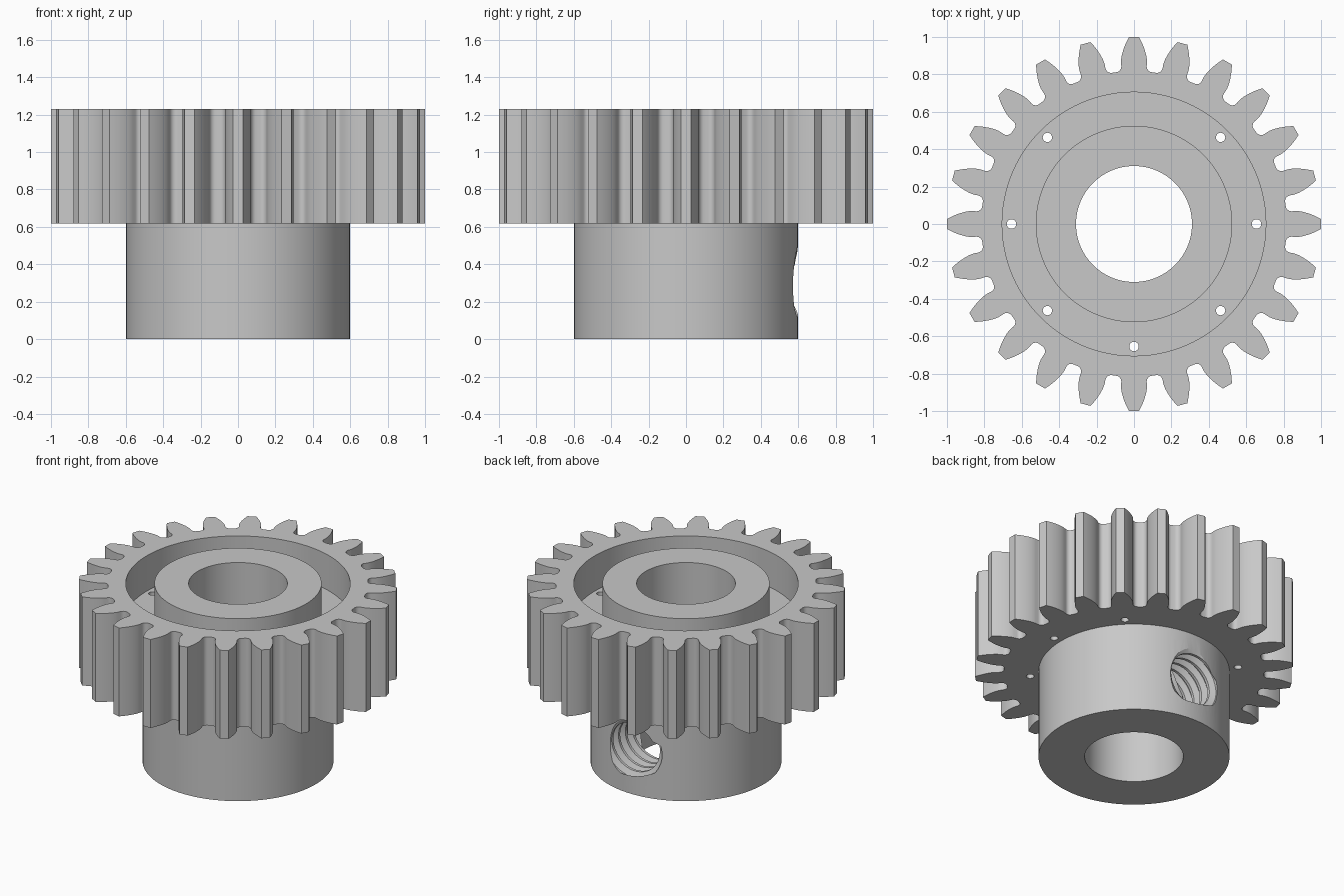
import bpy
import bmesh
from math import pi, sin, cos, tan, acos, sqrt, radians
from mathutils import Vector

cube = bpy.data.objects.get("Cube")
if cube:
    bpy.data.objects.remove(cube, do_unlink=True)

TEETH = 24
TIP_R, BASE_R, PITCH_R, ROOT_R = 1.0, 0.867, 0.923, 0.817
FLANGE_Z, TOP_Z = 0.617, 1.23
HUB_R, BORE_R = 0.6, 0.31

steel = bpy.data.materials.new("plain_grey_steel")
steel.use_nodes = True
GREY = (0.58, 0.58, 0.58, 1)
steel.diffuse_color = GREY
steel.node_tree.nodes["Principled BSDF"].inputs["Base Color"].default_value = GREY


def make_object(name, bm):
    bmesh.ops.recalc_face_normals(bm, faces=bm.faces[:])
    mesh = bpy.data.meshes.new(name)
    bm.to_mesh(mesh)
    bm.free()
    mesh.materials.append(steel)
    obj = bpy.data.objects.new(name, mesh)
    bpy.context.collection.objects.link(obj)
    return obj


def prism(name, outline, z0, z1):
    bm = bmesh.new()
    face = bm.faces.new([bm.verts.new((x, y, z0)) for x, y in outline])
    ext = bmesh.ops.extrude_face_region(bm, geom=[face])
    verts = [g for g in ext["geom"] if isinstance(g, bmesh.types.BMVert)]
    bmesh.ops.translate(bm, verts=verts, vec=(0, 0, z1 - z0))
    return make_object(name, bm)


def circle(r, n=96, cx=0, cy=0):
    return [(cx + r * cos(2 * pi * i / n), cy + r * sin(2 * pi * i / n)) for i in range(n)]


def cut(target, cutter):
    mod = target.modifiers.new("cut", 'BOOLEAN')
    mod.operation = 'DIFFERENCE'
    mod.solver = 'EXACT'
    mod.object = cutter
    cutter.hide_render = True
    bpy.context.view_layer.objects.active = target
    bpy.ops.object.modifier_apply(modifier=mod.name)
    bpy.data.objects.remove(cutter, do_unlink=True)


# Involute tooth flank, from the tip down to the rounded root
def involute(a):
    return tan(a) - a


def half_angle(r):
    return pi / (2 * TEETH) + involute(radians(20)) - involute(acos(min(1, BASE_R / r)))


flank = []
for i in range(9):
    r = TIP_R - (TIP_R - BASE_R) * i / 8
    flank.append((r, half_angle(r)))
fillet = 0.03
for i in range(7):
    t = pi / 2 * i / 6
    r = ROOT_R + fillet * (1 - sin(t))
    flank.append((r, half_angle(BASE_R) + fillet * (1 - cos(t)) / r))

outline = []
for k in range(TEETH):
    mid = 2 * pi * k / TEETH
    side = [(r, mid - a) for r, a in reversed(flank)] + [(r, mid + a) for r, a in flank]
    outline += [(r * cos(a), r * sin(a)) for r, a in side]

# Toothed wheel with bore, ring recess and small through holes
gear = prism("toothed_wheel", outline, FLANGE_Z, TOP_Z)
recess = prism("recess_cutter", circle(0.705), TOP_Z - 0.245, TOP_Z + 0.1)
cut(recess, prism("recess_core", circle(0.525), 0.5, 1.5))
cut(gear, recess)
cut(gear, prism("bore_cutter", circle(BORE_R), -0.1, 1.5))
for degrees in (0, 45, 135, 180, 225, 270, 315):
    a = radians(degrees)
    hole = circle(0.025, 20, 0.655 * cos(a), 0.655 * sin(a))
    cut(gear, prism("hole_cutter", hole, 0.5, 1.5))

# Hub below the wheel
hub = prism("hub", circle(HUB_R), 0, FLANGE_Z)
cut(hub, prism("bore_cutter", circle(BORE_R), -0.1, 1.5))


# Threaded set screw hole through the back of the hub
def thread_cutter(y0, turns, pitch, r_minor, r_major, z, n=48):
    profile = (r_minor, r_minor, r_major, r_major)
    k = len(profile)
    bm = bmesh.new()

    def point(i, j):
        a = 2 * pi * i / n
        r = profile[j % k]
        return bm.verts.new((r * cos(a), y0 + pitch * (j / k + i / n), z + r * sin(a)))

    grid = [[point(i, j) for j in range(turns * k + 1)] for i in range(n + 1)]
    for i in range(n):
        for j in range(turns * k):
            bm.faces.new((grid[i][j], grid[i + 1][j], grid[i + 1][j + 1], grid[i][j + 1]))
    bmesh.ops.remove_doubles(bm, verts=bm.verts[:], dist=0.0001)
    # Close both ends with fans
    middle = y0 + pitch * turns / 2
    rim = [e for e in bm.edges if e.is_boundary]
    centres = [bm.verts.new((0, y0, z)), bm.verts.new((0, y0 + pitch * (turns + 1), z))]
    for e in rim:
        end = centres[0] if e.verts[0].co.y < middle else centres[1]
        bm.faces.new((e.verts[0], e.verts[1], end))
    return make_object("thread_cutter", bm)


cut(hub, thread_cutter(0.1, 8, 0.075, 0.172, 0.21, 0.31))

# Smooth curved walls, crisp edges
for obj in (gear, hub):
    bpy.ops.object.select_all(action='DESELECT')
    obj.select_set(True)
    bpy.context.view_layer.objects.active = obj
    bpy.ops.object.shade_smooth_by_angle(angle=radians(28))
